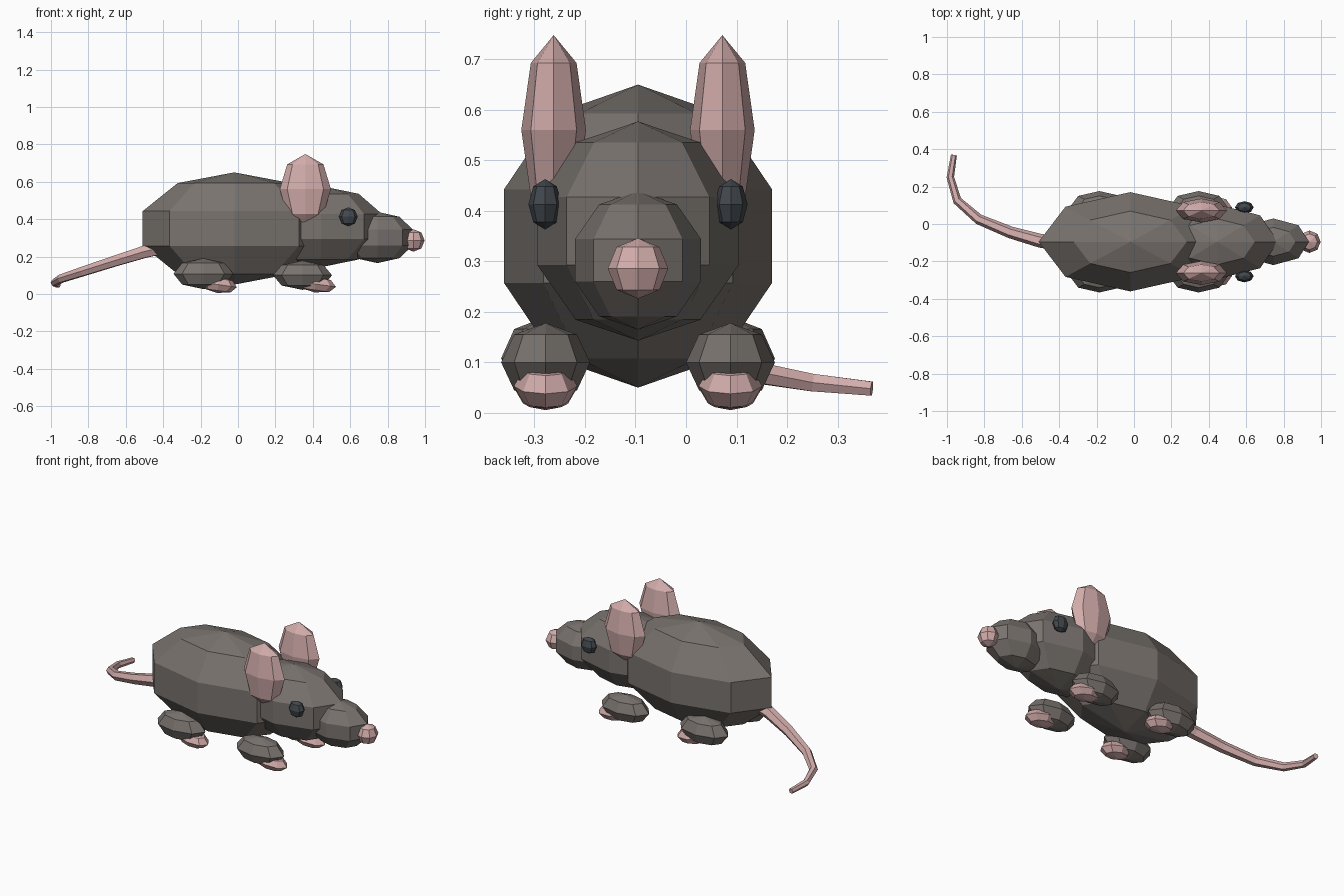
import bpy, bmesh, math
from mathutils import Matrix, Vector

if "Cube" in bpy.data.objects:
    bpy.data.objects.remove(bpy.data.objects["Cube"])

MID = -0.095  # symmetry plane of the animal


def material(name, rgb):
    m = bpy.data.materials.new(name)
    m.diffuse_color = (*rgb, 1)
    m.use_nodes = True
    m.node_tree.nodes["Principled BSDF"].inputs["Base Color"].default_value = m.diffuse_color
    return m


FUR = material("grey_fur", (0.19, 0.17, 0.155))
SKIN = material("pink_skin", (0.65, 0.42, 0.41))
BLACK = material("dark_eye", (0.055, 0.065, 0.075))


def finish(bm, name, mat):
    bmesh.ops.recalc_face_normals(bm, faces=bm.faces)
    me = bpy.data.meshes.new(name)
    bm.to_mesh(me)
    bm.free()
    me.materials.append(mat)
    ob = bpy.data.objects.new(name, me)
    bpy.context.collection.objects.link(ob)
    return ob


def blob(name, mat, centre, radii, rings=4, pitch=0):
    """Eight-sided faceted ellipsoid, upright poles, optional nose-down pitch."""
    bm = bmesh.new()
    m = (Matrix.Translation(centre) @ Matrix.Rotation(math.radians(pitch), 4, 'Y')
         @ Matrix.Diagonal((*radii, 1)))
    bmesh.ops.create_uvsphere(bm, u_segments=8, v_segments=rings, radius=1, matrix=m)
    return finish(bm, name, mat)


# Body, head and snout
blob("body", FUR, (-0.02, MID, 0.35), (0.515, 0.279, 0.30), rings=5)
blob("head", FUR, (0.443, MID, 0.36), (0.344, 0.21, 0.217), rings=5)
blob("snout", FUR, (0.745, MID, 0.302), (0.20, 0.131, 0.137), rings=5)
blob("nose", SKIN, (0.938, MID, 0.286), (0.06, 0.06, 0.06))

# Paired parts
for side, s in (("right", -1), ("left", 1)):
    blob(side + "_ear", SKIN, (0.36, MID + s * 0.167, 0.56), (0.137, 0.064, 0.188))
    blob(side + "_eye", BLACK, (0.59, MID + s * 0.184, 0.413), (0.05, 0.033, 0.05))
    y = MID + s * 0.183
    blob(side + "_front_leg", FUR, (0.345, y, 0.10), (0.158, 0.088, 0.078))
    blob(side + "_hind_leg", FUR, (-0.185, y, 0.108), (0.16, 0.088, 0.082))
    blob(side + "_front_foot", SKIN, (0.415, y, 0.053), (0.11, 0.063, 0.045), pitch=8)
    blob(side + "_hind_foot", SKIN, (-0.105, y, 0.05), (0.10, 0.063, 0.045), pitch=8)

# Tail: tapered six-sided tube swept along a curved path
path = [(-0.42, -0.10, 0.245), (-0.50, -0.09, 0.225), (-0.66, -0.045, 0.175),
        (-0.83, 0.025, 0.12), (-0.945, 0.125, 0.082), (-0.982, 0.25, 0.06),
        (-0.963, 0.368, 0.048)]
radius = [0.040, 0.037, 0.032, 0.028, 0.024, 0.020, 0.016]
pts = [Vector(p) for p in path]
bm = bmesh.new()
loops = []
for i, p in enumerate(pts):
    t = (pts[min(i + 1, len(pts) - 1)] - pts[max(i - 1, 0)]).normalized()
    a = t.cross(Vector((0, 0, 1))).normalized()
    b = a.cross(t)
    loops.append([bm.verts.new(p + radius[i] * (math.cos(k * math.pi / 3) * a
                                               + math.sin(k * math.pi / 3) * b))
                  for k in range(6)])
for lo, hi in zip(loops, loops[1:]):
    for k in range(6):
        j = (k + 1) % 6
        bm.faces.new((lo[k], lo[j], hi[j], hi[k]))
bm.faces.new(loops[0])
bm.faces.new(loops[-1])
finish(bm, "tail", SKIN)
